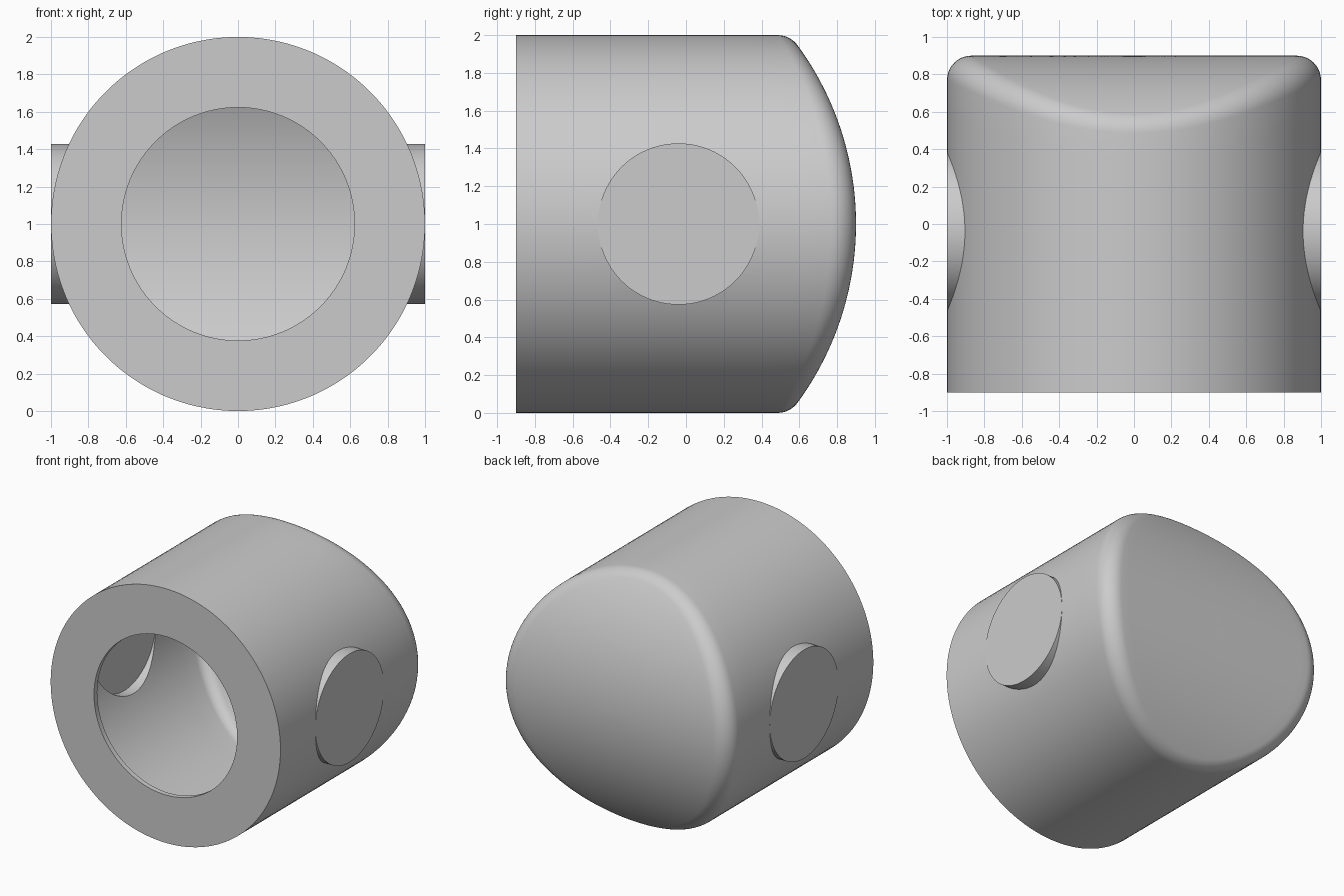
import bpy, bmesh, math
from mathutils import Vector, Matrix

if "Cube" in bpy.data.objects:
    bpy.data.objects.remove(bpy.data.objects["Cube"])

N = 128            # segments round the body
R_DOME = 1.6       # radius of the curved end
FILLET = 0.13      # rounding between wall and curved end
WALL = 0.04        # shell thickness
Y_FRONT, Y_BACK = -0.9, 0.9
Y_DOME = Y_BACK - R_DOME
PIN_Y, PIN_R = -0.04, 0.427

grey = bpy.data.materials.new("plain grey")
grey.diffuse_color = (0.6, 0.6, 0.6, 1)
grey.use_nodes = True
grey.node_tree.nodes["Principled BSDF"].inputs["Base Color"].default_value = grey.diffuse_color


def finish(name, bm):
    bmesh.ops.recalc_face_normals(bm, faces=bm.faces[:])
    me = bpy.data.meshes.new(name)
    bm.to_mesh(me)
    bm.free()
    me.materials.append(grey)
    ob = bpy.data.objects.new(name, me)
    bpy.context.collection.objects.link(ob)
    return ob


def barrel(name, t):
    """Cylinder along y with a filleted, curved back end, offset inward by t."""
    rad, rd, f = 1 - t, R_DOME - t, FILLET - t
    columns = []
    for i in range(N):
        a = 2 * math.pi * (i + 0.5) / N
        out = Vector((math.cos(a), 0, math.sin(a)))
        # rolling-ball centre touching both the wall and the curved end
        c = out * (1 - FILLET)
        c.y = Y_DOME + math.sqrt((R_DOME - FILLET) ** 2 - c.z ** 2)
        up = Vector((0, c.y - Y_DOME, c.z)).normalized()
        start = c + out * f
        pts = []
        for k in range(10):                       # wall
            p = start.copy()
            p.y = Y_FRONT + t + (start.y - Y_FRONT - t) * k / 10
            pts.append(p)
        for k in range(11):                       # fillet
            pts.append(c + out.slerp(up, k / 10) * f)
        e = pts[-1]
        for k in range(13, 0, -1):                # curved end
            s = k / 14
            pts.append(Vector((e.x * s, Y_DOME + math.sqrt(rd ** 2 - (e.z * s) ** 2), e.z * s)))
        columns.append(pts)
    bm = bmesh.new()
    cols = [[bm.verts.new(p + Vector((0, 0, 1))) for p in col] for col in columns]
    tip = bm.verts.new((0, Y_DOME + rd, 1))
    for i in range(N):
        a, b = cols[i], cols[(i + 1) % N]
        for j in range(len(a) - 1):
            bm.faces.new((a[j], b[j], b[j + 1], a[j + 1]))
        bm.faces.new((a[-1], b[-1], tip))
    bm.faces.new([col[0] for col in cols])
    return finish(name, bm)


def rod(name, r, length, centre, axis):
    bm = bmesh.new()
    rot = Matrix.Rotation(math.pi / 2, 4, 'Y' if axis == 'X' else 'X')
    bmesh.ops.create_cone(bm, cap_ends=True, segments=96, radius1=r, radius2=r, depth=length,
                          matrix=Matrix.Translation(centre) @ rot)
    return finish(name, bm)


def combine(target, tool, operation):
    m = target.modifiers.new("cut", 'BOOLEAN')
    m.operation, m.object, m.solver = operation, tool, 'EXACT'
    bpy.context.view_layer.objects.active = target
    bpy.ops.object.modifier_apply(modifier=m.name)
    bpy.data.objects.remove(tool)


# Outer body with round side bosses
body = barrel("hollow_body", 0)
combine(body, rod("side_bosses", PIN_R, 2.0, (0, PIN_Y, 1), 'X'), 'UNION')

# Inner cavity with matching pockets behind the bosses
cavity = barrel("cavity", WALL)
combine(cavity, rod("boss_pockets", PIN_R - WALL, 2 * (1 - WALL), (0, PIN_Y, 1), 'X'), 'UNION')
combine(body, cavity, 'DIFFERENCE')

# Round front opening
combine(body, rod("front_opening", 0.623, 0.3, (0, Y_FRONT, 1), 'Y'), 'DIFFERENCE')

bpy.ops.object.select_all(action='DESELECT')
body.select_set(True)
bpy.context.view_layer.objects.active = body
bpy.ops.object.shade_smooth_by_angle(angle=math.radians(30))
